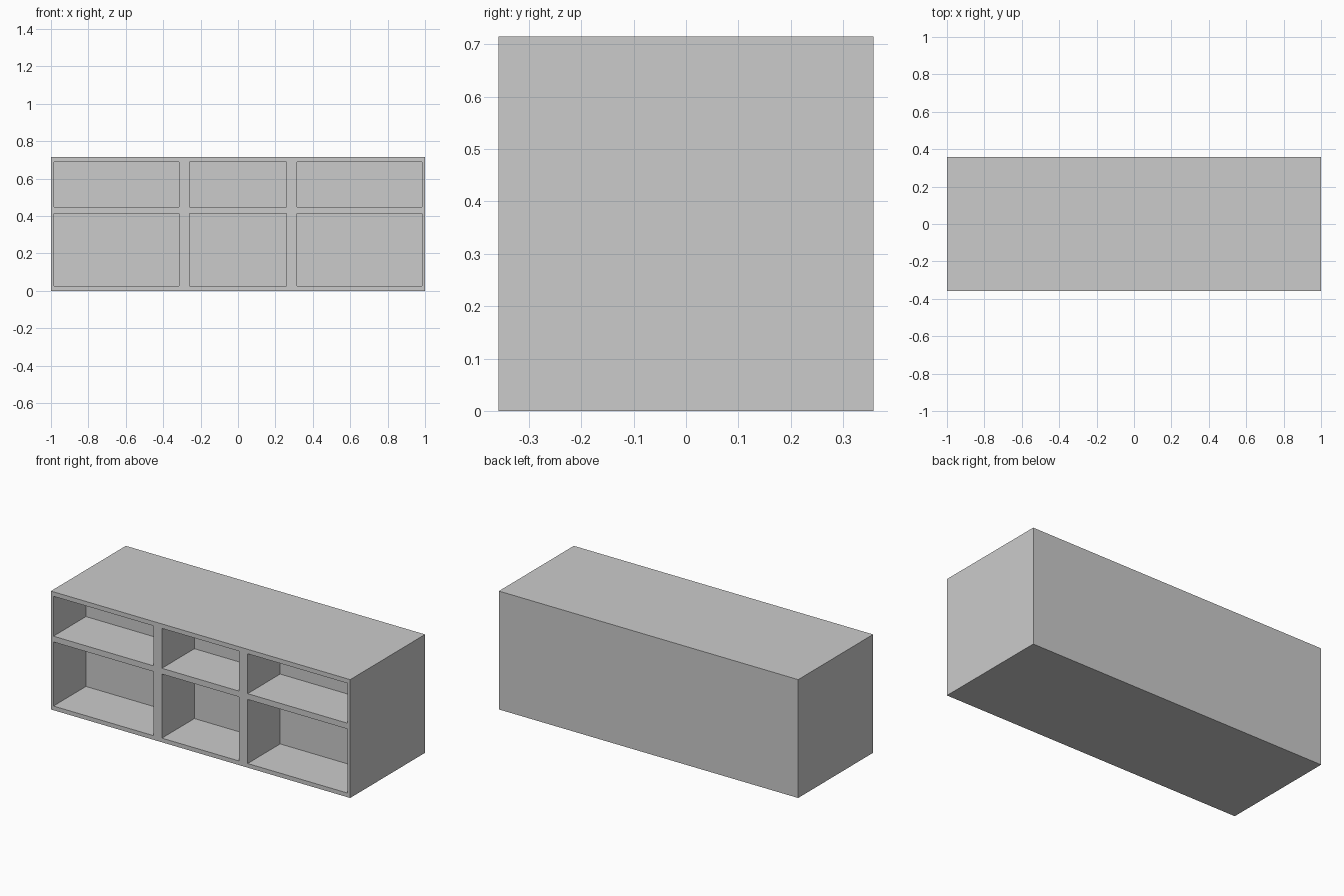
import bpy

if "Cube" in bpy.data.objects:
    bpy.data.objects.remove(bpy.data.objects["Cube"])

W, D, H = 2.0, 0.715, 0.715
NICHE_DEPTH = 0.31
COLUMNS = [(-0.983, -0.315), (-0.258, 0.258), (0.315, 0.983)]
ROWS = [(0.025, 0.412), (0.447, 0.688)]


def box(name, x, y, z):
    """Box from (min, max) ranges on each axis."""
    bpy.ops.mesh.primitive_cube_add(
        size=1, location=[(a + b) / 2 for a, b in (x, y, z)])
    ob = bpy.context.object
    ob.name = name
    ob.scale = [b - a for a, b in (x, y, z)]
    bpy.ops.object.transform_apply(location=True, rotation=False, scale=True)
    return ob


# Solid cabinet body
cabinet = box("cabinet_body", (-W / 2, W / 2), (-D / 2, D / 2), (0, H))

# Six open niches cut into the front: tall row below, shallow row above
cutters = []
for x in COLUMNS:
    for z in ROWS:
        cutter = box("niche_cutter", x, (-D / 2 - 0.1, -D / 2 + NICHE_DEPTH), z)
        cutter.hide_render = True
        mod = cabinet.modifiers.new("niche", 'BOOLEAN')
        mod.operation = 'DIFFERENCE'
        mod.solver = 'EXACT'
        mod.object = cutter
        cutters.append(cutter)

# Bake the cuts and remove the cutters
bpy.ops.object.select_all(action='DESELECT')
bpy.context.view_layer.objects.active = cabinet
cabinet.select_set(True)
for mod in list(cabinet.modifiers):
    bpy.ops.object.modifier_apply(modifier=mod.name)
for cutter in cutters:
    bpy.data.objects.remove(cutter, do_unlink=True)
